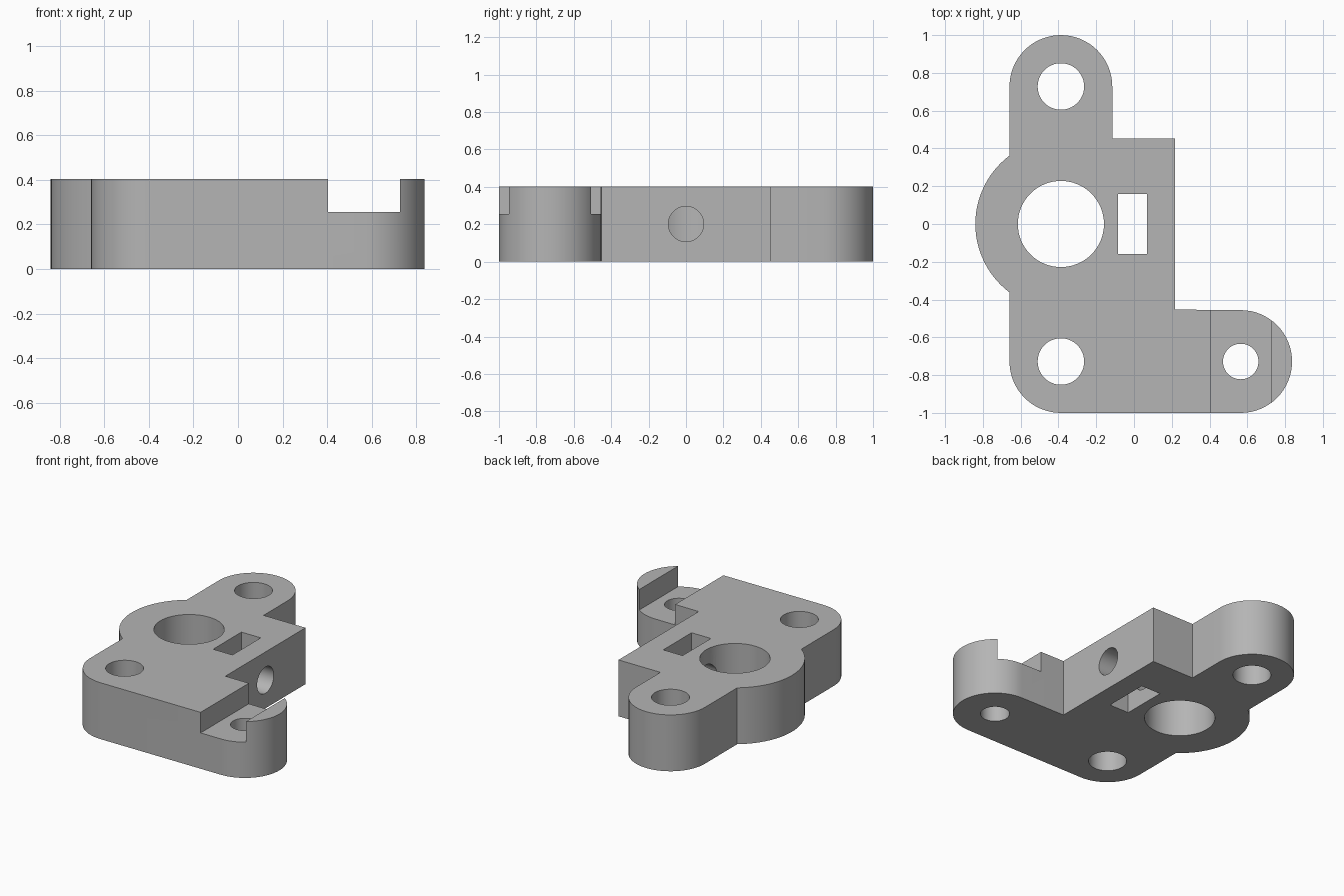
import bpy, bmesh
from math import pi, cos, sin, acos, radians
from mathutils import Matrix

cube = bpy.data.objects.get("Cube")
if cube:
    bpy.data.objects.remove(cube, do_unlink=True)

H = 0.403            # plate thickness
HX, HY = -0.387, 0.728   # hole column x, tab centre offset y
R = 0.272            # tab radius
LOBE = 0.453         # lobe radius, also the block half depth
ARM_X = 0.565        # arm hole x
BLOCK_X = 0.217      # block side face

metal = bpy.data.materials.new("plain grey")
metal.use_nodes = True
grey = (0.46, 0.46, 0.46, 1)
metal.diffuse_color = grey
metal.node_tree.nodes["Principled BSDF"].inputs["Base Color"].default_value = grey


def make_object(name, bm):
    bmesh.ops.recalc_face_normals(bm, faces=bm.faces)
    mesh = bpy.data.meshes.new(name)
    bm.to_mesh(mesh)
    bm.free()
    mesh.materials.append(metal)
    ob = bpy.data.objects.new(name, mesh)
    bpy.context.collection.objects.link(ob)
    return ob


def arc(cx, cy, r, a0, a1, n):
    steps = [a0 + (a1 - a0) * i / n for i in range(n + 1)]
    return [(cx + r * cos(a), cy + r * sin(a)) for a in steps]


def cylinder(name, r, depth, matrix):
    bm = bmesh.new()
    bmesh.ops.create_cone(bm, cap_ends=True, segments=64, radius1=r, radius2=r,
                          depth=depth, matrix=matrix)
    return make_object(name, bm)


def box(name, x0, x1, y0, y1, z0, z1):
    bm = bmesh.new()
    centre = Matrix.Translation(((x0 + x1) / 2, (y0 + y1) / 2, (z0 + z1) / 2))
    size = Matrix.Diagonal((x1 - x0, y1 - y0, z1 - z0, 1))
    bmesh.ops.create_cube(bm, size=1, matrix=centre @ size)
    return make_object(name, bm)


# Plate outline, counter-clockwise from the arm end
half = acos(R / LOBE)
outline = arc(ARM_X, -HY, R, -pi / 2, pi / 2, 32)
outline += [(BLOCK_X, -LOBE), (BLOCK_X, LOBE), (HX + R, LOBE)]
outline += arc(HX, HY, R, 0, pi, 32)
outline += arc(HX, 0, LOBE, pi - half, pi + half, 28)
outline += arc(HX, -HY, R, pi, 1.5 * pi, 16)

bm = bmesh.new()
base = bm.faces.new([bm.verts.new((x, y, 0)) for x, y in outline])
top = bmesh.ops.extrude_face_region(bm, geom=[base])["geom"]
bmesh.ops.translate(bm, vec=(0, 0, H),
                    verts=[v for v in top if isinstance(v, bmesh.types.BMVert)])
plate = make_object("bracket_plate", bm)

# Cutters: upright holes, slot, cross hole from the side into the bore, arm notch
cutters = [cylinder(name, r, 1, Matrix.Translation((x, y, H / 2)))
           for name, x, y, r in (("bore_cutter", HX, 0, 0.228),
                                 ("back_hole_cutter", HX, HY, 0.123),
                                 ("front_hole_cutter", HX, -HY, 0.123),
                                 ("arm_hole_cutter", ARM_X, -HY, 0.094))]
cutters.append(box("slot_cutter", -0.085, 0.068, -0.16, 0.16, -0.3, 0.7))
cutters.append(cylinder("cross_hole_cutter", 0.094, 0.7,
                        Matrix.Translation((0, 0, H / 2)) @ Matrix.Rotation(pi / 2, 4, 'Y')))
cutters.append(box("notch_cutter", 0.404, 0.726, -1.2, -0.3, 0.256, 0.7))

bpy.ops.object.select_all(action='DESELECT')
plate.select_set(True)
bpy.context.view_layer.objects.active = plate
for cutter in cutters:
    cutter.hide_render = True
    mod = plate.modifiers.new(cutter.name, 'BOOLEAN')
    mod.operation = 'DIFFERENCE'
    mod.solver = 'EXACT'
    mod.object = cutter
    bpy.ops.object.modifier_apply(modifier=mod.name)
    bpy.data.objects.remove(cutter, do_unlink=True)

bpy.ops.object.shade_smooth_by_angle(angle=radians(30))
